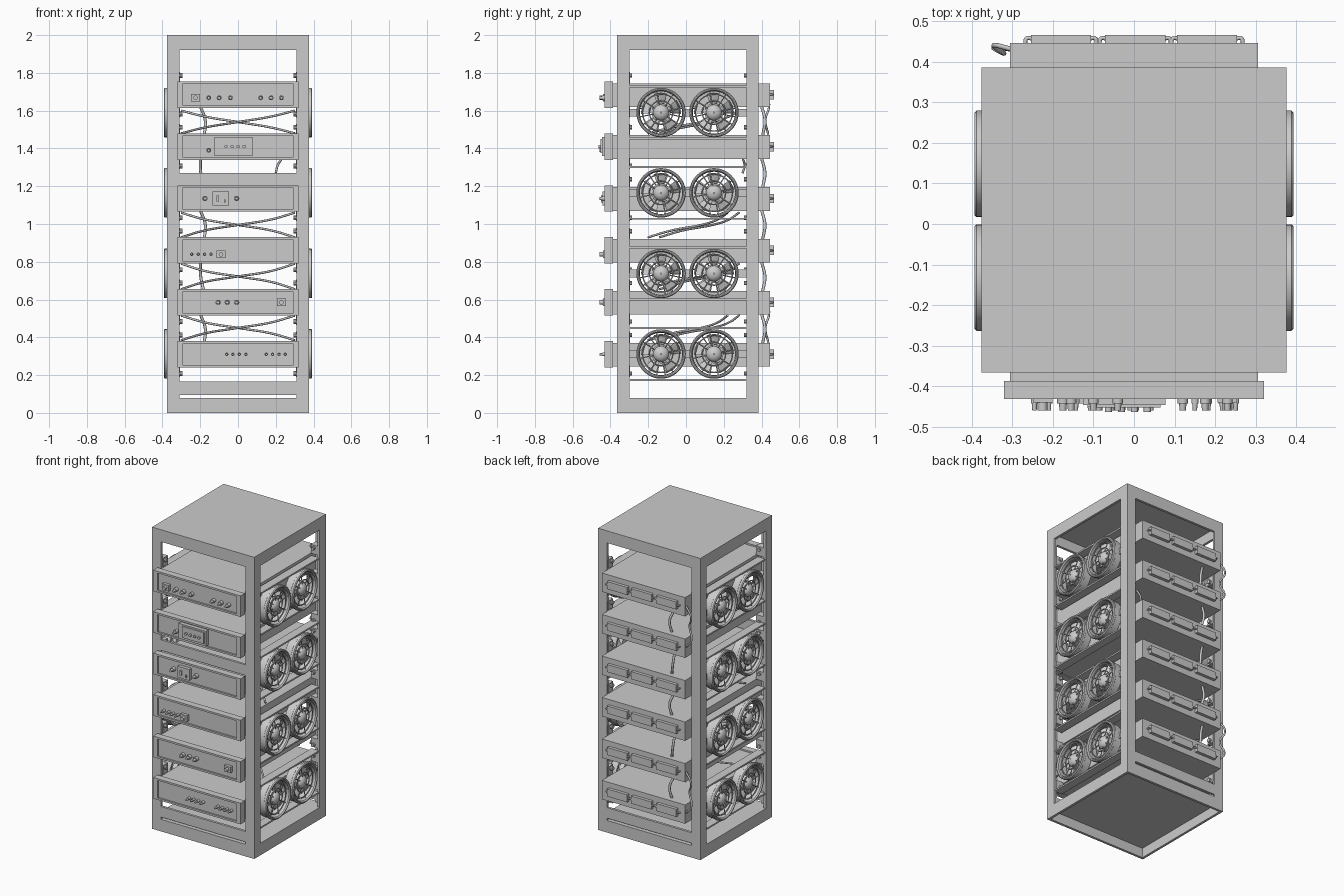
import bpy, bmesh, math
from mathutils import Matrix, Vector

if "Cube" in bpy.data.objects:
    bpy.data.objects.remove(bpy.data.objects["Cube"])

def new_obj(name, bm, smooth=False):
    me = bpy.data.meshes.new(name)
    bmesh.ops.recalc_face_normals(bm, faces=bm.faces)
    if smooth:
        for f in bm.faces: f.smooth = True
        for e in bm.edges:
            e.smooth = len(e.link_faces) == 2 and e.calc_face_angle(0) < 0.6
    bm.to_mesh(me)
    bm.free()
    ob = bpy.data.objects.new(name, me)
    bpy.context.collection.objects.link(ob)
    return ob

def box(bm, x0, x1, y0, y1, z0, z1):
    m = Matrix.Translation(((x0+x1)/2, (y0+y1)/2, (z0+z1)/2)) @ Matrix.Diagonal((x1-x0, y1-y0, z1-z0, 1))
    bmesh.ops.create_cube(bm, size=1, matrix=m)

def rod(bm, p, axis, r, length, seg=16, r2=None):
    q = Vector(axis).to_track_quat('Z', 'Y').to_matrix().to_4x4()
    bmesh.ops.create_cone(bm, cap_ends=True, segments=seg, radius1=r, radius2=r if r2 is None else r2,
                          depth=length, matrix=Matrix.Translation(p) @ q)

def lathe_x(bm, profile, seg=32, closed=True):
    # profile of (x, radius) spun around the x axis
    rings = [[bm.verts.new((x, r*math.cos(2*math.pi*i/seg), r*math.sin(2*math.pi*i/seg)))
              for i in range(seg)] for x, r in profile]
    n = len(rings)
    for j in range(n if closed else n-1):
        a, b = rings[j], rings[(j+1) % n]
        for i in range(seg):
            k = (i+1) % seg
            bm.faces.new((a[i], a[k], b[k], b[i]))

def cable(name, pts, r=0.006):
    cu = bpy.data.curves.new(name, 'CURVE')
    cu.dimensions = '3D'
    cu.bevel_depth, cu.bevel_resolution, cu.resolution_u = r, 2, 8
    cu.use_fill_caps = True
    sp = cu.splines.new('BEZIER')
    sp.bezier_points.add(len(pts)-1)
    for bp, p in zip(sp.bezier_points, pts):
        bp.co = p
        bp.handle_left_type = bp.handle_right_type = 'AUTO'
    bpy.context.collection.objects.link(bpy.data.objects.new(name, cu))

# Cabinet frame: sheet metal shell with open sides
X, Y0, Y1, W, T = 0.375, -0.365, 0.385, 0.065, 0.016
bm = bmesh.new()
box(bm, -X, X, Y0, Y1, 1.984, 2.0)
box(bm, -X, X, Y0, Y1, 0.064, 0.08)
for y0, y1 in ((Y0, Y0+T), (Y1-T, Y1)):
    box(bm, -X, X, y0, y1, 0, 0.08)
    box(bm, -X, X, y0, y1, 1.92, 2)
    box(bm, -X+W-.004, X-W+.004, y0, y1, 0.095, 0.165)
    for s in (-1, 1):
        a, b = sorted((s*X, s*(X-W)))
        box(bm, a, b, y0, y1, 0.08, 1.92)
for s in (-1, 1):
    a, b = sorted((s*X, s*(X-T)))
    box(bm, a, b, Y0, Y1, 0, 0.08)
    box(bm, a, b, Y0, Y1, 1.92, 2)
    box(bm, a, b, Y0, Y0+W, 0.08, 1.92)
    box(bm, a, b, Y1-W, Y1, 0.08, 1.92)
box(bm, -X+W-.004, X-W+.004, Y0, Y0+T, 1.2, 1.27)
new_obj("cabinet_frame", bm)

UNITS = [1.685 - 0.275*i for i in range(6)]

# Corner brackets with bolts, above and below each unit
bm = bmesh.new()
for zc in UNITS:
    for sx in (-1, 1):
        for y, d in ((-0.325, 1), (0.345, -1)):
            for sz in (-1, 1):
                z = zc + sz*0.09
                a, b = sorted((sx*0.307, sx*0.36))
                box(bm, a, b, y-0.02, y+0.028*1, z-0.03, z+0.03)
                rod(bm, (sx*0.304, y, z+sz*0.012), (1, 0, 0), 0.013, 0.022, 10)
                rod(bm, (sx*0.33, y+d*0.028, z+sz*0.012), (0, 1, 0), 0.011, 0.02, 10)
new_obj("rail_brackets", bm, True)

# Rack units: (knobs, knob radius, square socket x, z offset)
LAYOUT = [
    ([-.155, -.1, -.04, .12, .175, .23], .013, -.225, -.017),
    ([-.155], .013, None, -.02),
    ([-.175, -.007], .014, None, 0),
    ([-.245, -.21, -.177, -.143], .009, -.09, -.02),
    ([-.105, -.057, -.007], .014, .23, 0),
    ([-.06, -.027, .007, .042, .15, .183, .217, .25], .009, None, 0),
]
F = -0.42   # recessed face of the front panels
for i, (zc, (knobs, kr, sock, dz)) in enumerate(zip(UNITS, LAYOUT)):
    n = i+1
    # chassis
    bm = bmesh.new()
    box(bm, -.305, .305, -.39, .445, zc-.065, zc+.06)
    new_obj(f"unit_chassis_{n}", bm)
    # front panel with raised rim
    bm = bmesh.new()
    box(bm, -.32, .32, F, -.386, zc-.07, zc+.07)
    for a, b, c, d in ((-.32, .32, .058, .07), (-.32, .32, -.07, -.058), (-.32, -.29, -.058, .058), (.29, .32, -.058, .058)):
        box(bm, a, b, -.431, F, zc+c, zc+d)
    new_obj(f"front_panel_{n}", bm)
    # knobs and square sockets
    bm = bmesh.new()
    for x in knobs:
        rod(bm, (x, F-.011, zc+dz), (0, -1, 0), kr, .022, 16)
        rod(bm, (x, F-.03, zc+dz), (0, -1, 0), kr*.7, .018, 16, kr*.6)
    if sock is not None:
        box(bm, sock-.024, sock+.024, F-.02, F, zc+dz-.02, zc+dz+.02)
        rod(bm, (sock, F-.028, zc+dz), (0, -1, 0), .012, .022, 16)
    if i == 1:   # display with buttons
        box(bm, -.125, .077, F-.025, F, zc-.05, zc+.05)
        box(bm, -.095, .065, F-.032, F-.025, zc-.035, zc+.04)
        for k in range(4):
            rod(bm, (-.063+.032*k, F-.036, zc), (0, -1, 0), .009, .014, 12)
    if i == 2:   # square screen with small switches
        box(bm, -.135, -.048, F-.022, F, zc-.037, zc+.037)
        box(bm, -.115, -.1, F-.03, F-.02, zc-.015, zc+.015)
        box(bm, -.075, -.065, F-.03, F-.02, zc-.02, zc-.005)
    new_obj(f"controls_{n}", bm, True)
    # rear connectors with bent handles
    bm = bmesh.new()
    for cx in (-.18, .003, .18):
        box(bm, cx-.074, cx+.074, .44, .465, zc-.025, zc+.025)
    new_obj(f"rear_connectors_{n}", bm)
    for k, cx in enumerate((-.18, .003, .18)):
        for s in (-1, 1):
            cable(f"connector_clip_{n}_{k}_{s}", [(cx+s*.07, .456, zc), (cx+s*.084, .457, zc), (cx+s*.088, .44, zc)], .005)

# Fan: shroud, guard rings, struts, blades, hub
bm = bmesh.new()
lathe_x(bm, [(.325, .112), (.325, .126), (.37, .126), (.374, .131), (.388, .131), (.393, .126), (.393, .12), (.386, .114)], 40)
for r in (.098, .062):
    lathe_x(bm, [(.374+.004*math.cos(a*math.pi/3), r+.004*math.sin(a*math.pi/3)) for a in range(6)], 32)
lathe_x(bm, [(.33, .04), (.36, .042)] + [(.36+.03*math.sin(t), .042*math.cos(t)) for t in (.3, .6, .9, 1.2, 1.5)], 24, False)
rod(bm, (.345, 0, 0), (1, 0, 0), .05, .03, 24)
for k in range(8):
    a = k*math.pi/4 + .2
    d = Vector((0, math.cos(a), math.sin(a)))
    rod(bm, Vector((.374, 0, 0)) + d*.078, d, .003, .076, 6)
for k in range(5):
    a = k*2*math.pi/5 + .35
    v = []
    for r, w in ((.038, .3), (.075, .36), (.106, .34)):
        for u in (-1, 0, 1):
            t = a + u*w
            v.append(bm.verts.new((.348 + .014*u + .004*(u == 0), r*math.cos(t), r*math.sin(t))))
    for j in (0, 3):
        for u in (0, 1):
            bm.faces.new((v[j+u], v[j+u+1], v[j+u+4], v[j+u+3]))
fan = new_obj("fan", bm, True)
mesh = fan.data
bpy.data.objects.remove(fan)

ROWS = [1.59, 1.165, .738, .312]
for s, side in ((1, "right"), (-1, "left")):
    for r, z in enumerate(ROWS):
        for c, y in enumerate((-.132, .148)):
            ob = bpy.data.objects.new(f"fan_{side}_{r+1}_{c+1}", mesh)
            ob.location = (0, y, z)
            if s < 0: ob.rotation_euler = (0, 0, math.pi)
            bpy.context.collection.objects.link(ob)
        # fan carrier: top and bottom strips and a centre bar
        bm = bmesh.new()
        a, b = sorted((s*.312, s*.368))
        for dz in (.137, -.137):
            box(bm, a, b, -.305, .325, z+dz-.005, z+dz+.005)
        a, b = sorted((s*.33, s*.345))
        for y0, y1 in ((-.36, -.25), (-.02, .035), (.265, .38)):
            box(bm, a, b, y0, y1, z-.02, z+.02)
        new_obj(f"fan_carrier_{side}_{r+1}", bm)

# Crossing cables inside the cabinet
for k, (zt, zb) in enumerate(((1.6, 1.48), (1.06, .93), (.79, .655), (.515, .385))):
    zm = (zt+zb)/2
    for s in (-1, 1):
        y = .28 if s > 0 else .22
        cable(f"crossing_cable_{k+1}_{s}", [(-s*.3, y, zt), (-s*.18, y-.05, zm+.03), (0, y-.14, zm),
              (s*.18, y-.3, zm-.03), (s*.3, y-.42, zb)])
# Rear hanging cables linking the units
for k in range(5):
    a, b = UNITS[k]-.06, UNITS[k+1]+.055
    w = .012*(-1)**k
    cable(f"rear_cable_{k+1}", [(-.2, .40, a), (-.185+w, .418, (a+b)/2), (-.18, .405, b)], .008)
for k, i in enumerate((0, 4)):
    z0, z1 = UNITS[i], UNITS[i+1]
    cable(f"side_loop_cable_{k+1}", [(-.3, .43, z0), (-.345, .44, z0-.06), (-.32, .42, (z0+z1)/2),
          (-.345, .435, z1+.06), (-.3, .43, z1)])
cable("short_cable", [(.2, .3, 1.27), (.21, .31, 1.31), (.235, .3, 1.35)])
